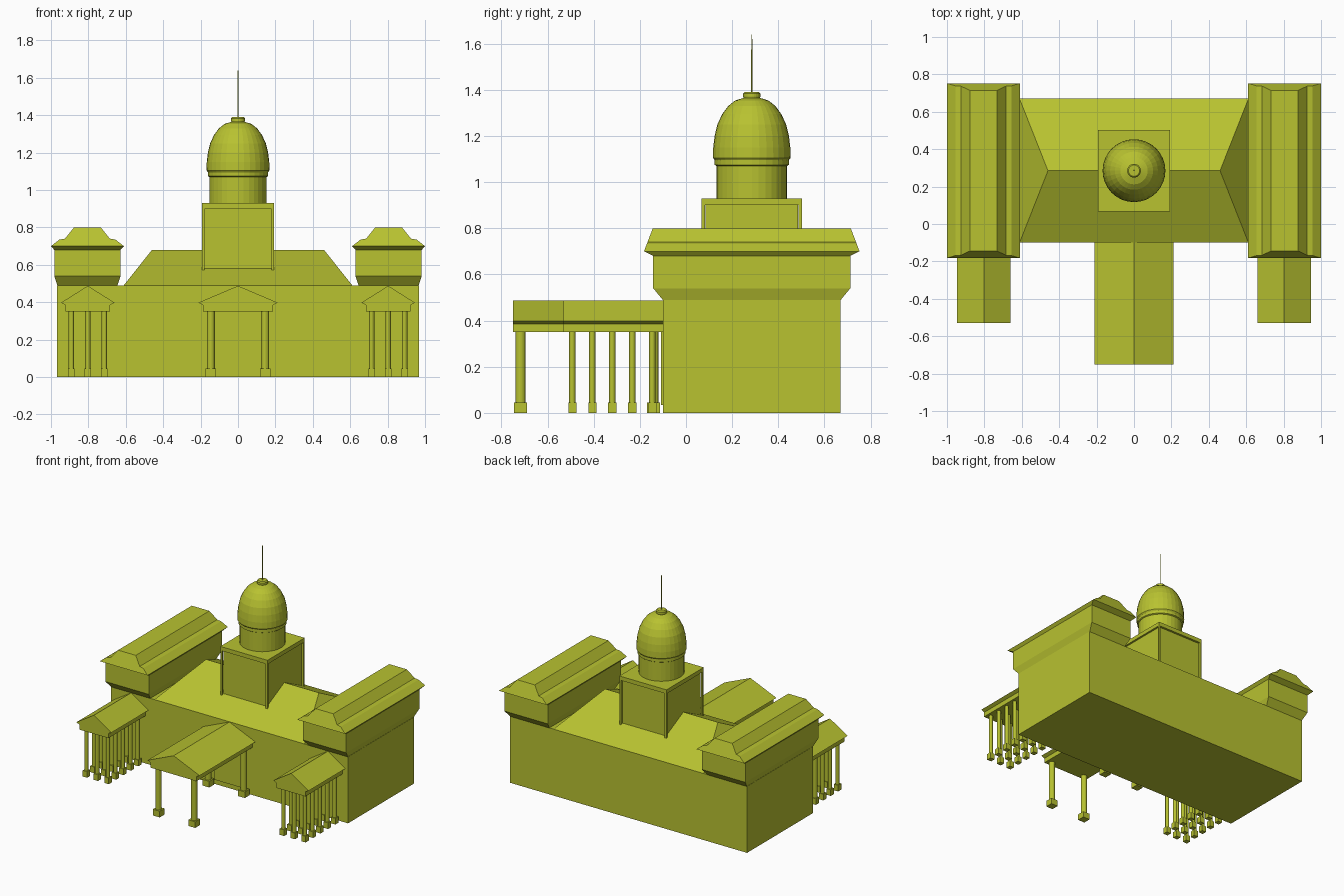
import bpy, bmesh, math

if "Cube" in bpy.data.objects:
    bpy.data.objects.remove(bpy.data.objects["Cube"])

mat = bpy.data.materials.new("olive_yellow")
mat.diffuse_color = (0.48, 0.54, 0.03, 1)
mat.use_nodes = True
mat.node_tree.nodes["Principled BSDF"].inputs["Base Color"].default_value = mat.diffuse_color
CY = 0.285  # centre of the building in y


def finish(bm, name):
    bmesh.ops.recalc_face_normals(bm, faces=bm.faces[:])
    me = bpy.data.meshes.new(name)
    bm.to_mesh(me)
    bm.free()
    me.materials.append(mat)
    ob = bpy.data.objects.new(name, me)
    bpy.context.collection.objects.link(ob)
    return ob


def loft(name, rings):
    """Join rings of equal point count, capping both ends."""
    bm = bmesh.new()
    vs = [[bm.verts.new(p) for p in r] for r in rings]
    n = len(vs[0])
    for a, b in zip(vs, vs[1:]):
        for i in range(n):
            bm.faces.new((a[i], a[(i + 1) % n], b[(i + 1) % n], b[i]))
    bm.faces.new(vs[0])
    bm.faces.new(vs[-1])
    return finish(bm, name)


def rect(cx, cy, hx, hy, z):
    return [(cx - hx, cy - hy, z), (cx + hx, cy - hy, z),
            (cx + hx, cy + hy, z), (cx - hx, cy + hy, z)]


def box(name, x0, x1, y0, y1, z0, z1):
    cx, cy, hx, hy = (x0 + x1) / 2, (y0 + y1) / 2, (x1 - x0) / 2, (y1 - y0) / 2
    return loft(name, [rect(cx, cy, hx, hy, z0), rect(cx, cy, hx, hy, z1)])


def lathe(name, cx, cy, profile, n):
    return loft(name, [[(cx + r * math.cos(2 * math.pi * i / n),
                         cy + r * math.sin(2 * math.pi * i / n), z)
                        for i in range(n)] for r, z in profile])


# main block and door plate
box("main_block", -0.967, 0.967, -0.10, 0.67, 0, 0.49)
box("door", -0.117, 0.117, -0.108, -0.09, 0.035, 0.36)

# hipped roof
bm = bmesh.new()
b = [bm.verts.new(p) for p in rect(0, CY, 0.612, 0.385, 0.489)]
l, r = bm.verts.new((-0.46, CY, 0.68)), bm.verts.new((0.46, CY, 0.68))
for f in ((b[0], b[1], r, l), (b[1], b[2], r), (b[2], b[3], l, r), (b[3], b[0], l), b):
    bm.faces.new(f)
finish(bm, "hip_roof")

# end wings: flared upper storey and stepped roof
for s, side in ((-1, "left"), (1, "right")):
    cx = s * 0.805
    loft(side + "_wing", [rect(cx, CY, hx, hy, z) for hx, hy, z in (
        (0.16, 0.385, 0.489), (0.177, 0.427, 0.54),
        (0.177, 0.427, 0.68), (0.195, 0.467, 0.70))])
    half = [(0.195, 0.70), (0.15, 0.735), (0.12, 0.74), (0.072, 0.80)]
    prof = [(-x, z) for x, z in half] + [(x, z) for x, z in reversed(half)]
    loft(side + "_wing_roof", [
        [(cx + x, CY + e * (0.467 - 0.38 * (z - 0.70)), z) for x, z in prof]
        for e in (-1, 1)])

# square tower: recessed core, corner posts, cap slab
box("tower_core", -0.178, 0.178, 0.084, 0.486, 0.5, 0.91)
box("tower_cap", -0.192, 0.192, 0.068, 0.502, 0.90, 0.93)
for x in (-0.185, 0.185):
    for y in (0.075, 0.495):
        box("tower_post", x - 0.007, x + 0.007, y - 0.007, y + 0.007, 0.55, 0.905)

# drum, dome, finial and spire
lathe("drum", 0, CY, [(0.153, 0.925), (0.153, 1.07), (0.161, 1.075), (0.161, 1.095),
                      (0.168, 1.105)], 32)
lathe("dome", 0, CY, [(0.168, 1.105), (0.167, 1.15), (0.161, 1.20), (0.149, 1.25),
                      (0.128, 1.295), (0.102, 1.33), (0.073, 1.353), (0.036, 1.365)], 32)
lathe("finial", 0, CY, [(0.034, 1.36), (0.037, 1.37), (0.037, 1.383), (0.03, 1.39)], 24)
lathe("spire", 0, CY, [(0.003, 1.385), (0.002, 1.64)], 8)


def column(cx, cy, rad, foot):
    lathe("column", cx, cy, [(rad, 0.04), (rad, 0.36)], 16)
    box("column_base", cx - foot, cx + foot, cy - foot, cy + foot, 0, 0.045)


def portico(name, cx, half_w, y0):
    w = half_w - 0.025
    prof = [(-w, 0.35), (w, 0.35), (w, 0.385), (half_w, 0.398), (0, 0.488),
            (-half_w, 0.398), (-w, 0.385)]
    loft(name, [[(cx + x, y, z) for x, z in prof] for y in (y0, -0.095)])


# centre portico
portico("centre_portico_roof", 0, 0.212, -0.75)
for x in (-0.145, 0.145):
    for y in (-0.717, -0.14):
        column(x, y, 0.021, 0.028)

# side porticos
for s in (-1, 1):
    portico("side_portico_roof", s * 0.803, 0.143, -0.53)
    for i in range(3):
        for j in range(5):
            column(s * 0.803 + (i - 1) * 0.088, -0.492 + j * 0.0865, 0.014, 0.018)
